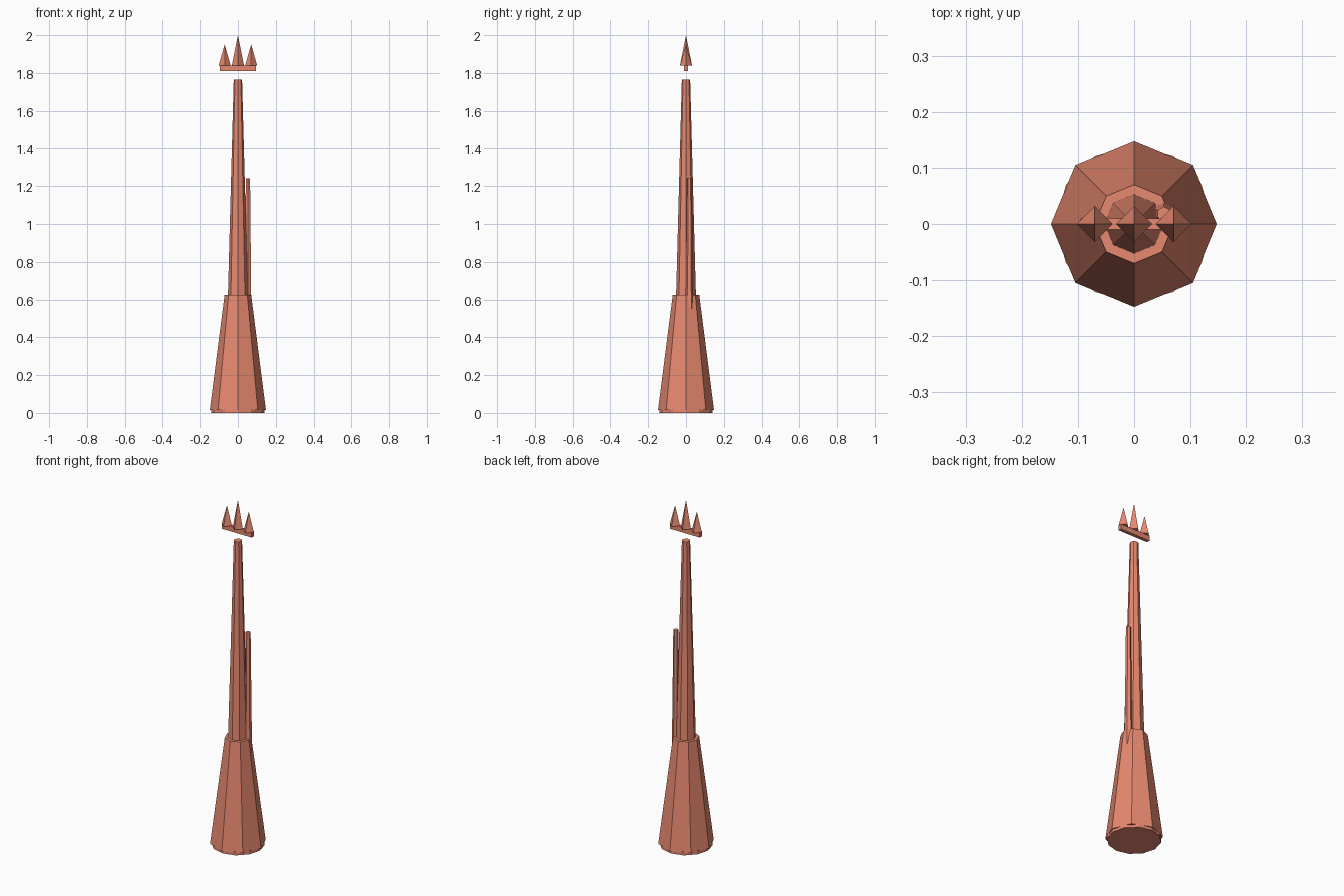
import bpy
from math import pi

if "Cube" in bpy.data.objects:
    bpy.data.objects.remove(bpy.data.objects["Cube"])

red = bpy.data.materials.new("terracotta_red")
red.diffuse_color = (0.80, 0.25, 0.16, 1)
red.use_nodes = True
red.node_tree.nodes["Principled BSDF"].inputs["Base Color"].default_value = red.diffuse_color


def taper(name, sides, r1, r2, z1, z2, x=0, y=0, turn=0):
    """Flat-sided tapered column standing between heights z1 and z2."""
    bpy.ops.mesh.primitive_cone_add(
        vertices=sides, radius1=r1, radius2=r2, depth=z2 - z1,
        location=(x, y, (z1 + z2) / 2), rotation=(0, 0, turn))
    ob = bpy.context.object
    ob.name = name
    ob.data.materials.append(red)
    return ob


# Foot plate, wide lower tower and slim upper shaft
taper("foot_plate", 12, 0.14, 0.14, 0.0, 0.02)
taper("lower_tower", 8, 0.148, 0.07, 0.015, 0.625)
taper("upper_shaft", 8, 0.053, 0.022, 0.60, 1.765)

# Thin pole beside the shaft, rooted in the lower tower
taper("side_pole", 6, 0.022, 0.013, 0.42, 1.24, 0.053, 0.018)

# Floating crown: crossbar with three four-sided spikes
bpy.ops.mesh.primitive_cube_add(size=1, location=(0, 0, 1.825))
bar = bpy.context.object
bar.name = "crown_bar"
bar.scale = (0.19, 0.02, 0.03)
bar.data.materials.append(red)

for name, x, top in (("left", -0.07, 1.95), ("centre", 0, 2.0), ("right", 0.07, 1.95)):
    taper(f"crown_spike_{name}", 4, 0.032, 0, 1.838, top, x)
